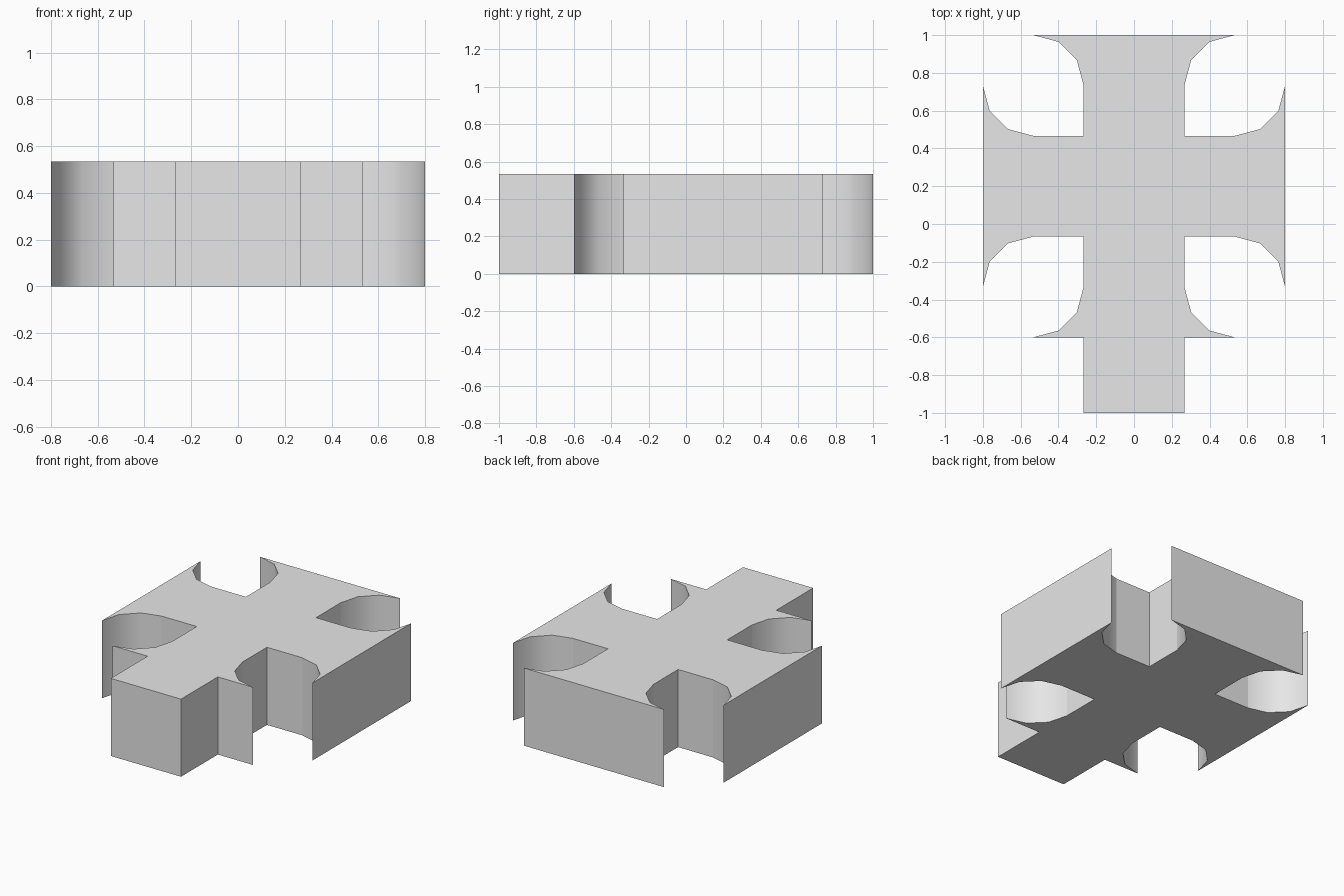
import bpy, bmesh, math

cube = bpy.data.objects.get("Cube")
if cube:
    bpy.data.objects.remove(cube, do_unlink=True)

U = 0.2667          # radius of the fillets and half width of the stem
HEIGHT = 2 * U
MID_Y = 0.2         # centre line of the cross arms

grey = bpy.data.materials.new("light_grey")
grey.use_nodes = True
colour = (0.8, 0.8, 0.8, 1)
grey.diffuse_color = colour
grey.node_tree.nodes["Principled BSDF"].inputs["Base Color"].default_value = colour


def arc(start):
    """Quarter circle in three steps, clockwise, around the corner notch centre."""
    cx, cy = 2 * U, MID_Y - 2 * U
    angles = [math.radians(start - 30 * i) for i in range(4)]
    return [(cx + U * math.cos(a), cy + U * math.sin(a), True) for a in angles]


def end_arc(points):
    """The last point of an arc starts a flat wall."""
    return points[:-1] + [(*points[-1][:2], False)]


# Right half of the outline; the flag marks a curved wall after the point
notch = end_arc(arc(270)) + [(U, MID_Y - U, False)] + end_arc(arc(90))
# Mirror across the arm centre line: each wall's flag moves to its other end
upper = [(x, 2 * MID_Y - y, notch[i - 1][2] if i else False)
         for i, (x, y, _) in enumerate(notch)][::-1]
right = [(U, -1, False), (U, MID_Y - 3 * U, False)] + notch + upper
left = [(-x, y, right[i - 1][2] if i else False)
        for i, (x, y, _) in enumerate(right)][::-1]
outline = right + left

# Extrude the outline into a solid block
bm = bmesh.new()
low = [bm.verts.new((x, y, 0)) for x, y, _ in outline]
high = [bm.verts.new((x, y, HEIGHT)) for x, y, _ in outline]
bm.faces.new(low[::-1])
bm.faces.new(high)
for i, (_, _, curved) in enumerate(outline):
    j = (i + 1) % len(outline)
    wall = bm.faces.new((low[i], low[j], high[j], high[i]))
    wall.smooth = curved
bm.normal_update()

# Keep curved walls crisp where they meet flat ones
for edge in bm.edges:
    edge.smooth = all(f.smooth for f in edge.link_faces)

mesh = bpy.data.meshes.new("cross_block")
bm.to_mesh(mesh)
bm.free()
mesh.materials.append(grey)
block = bpy.data.objects.new("cross_block", mesh)
bpy.context.collection.objects.link(block)
